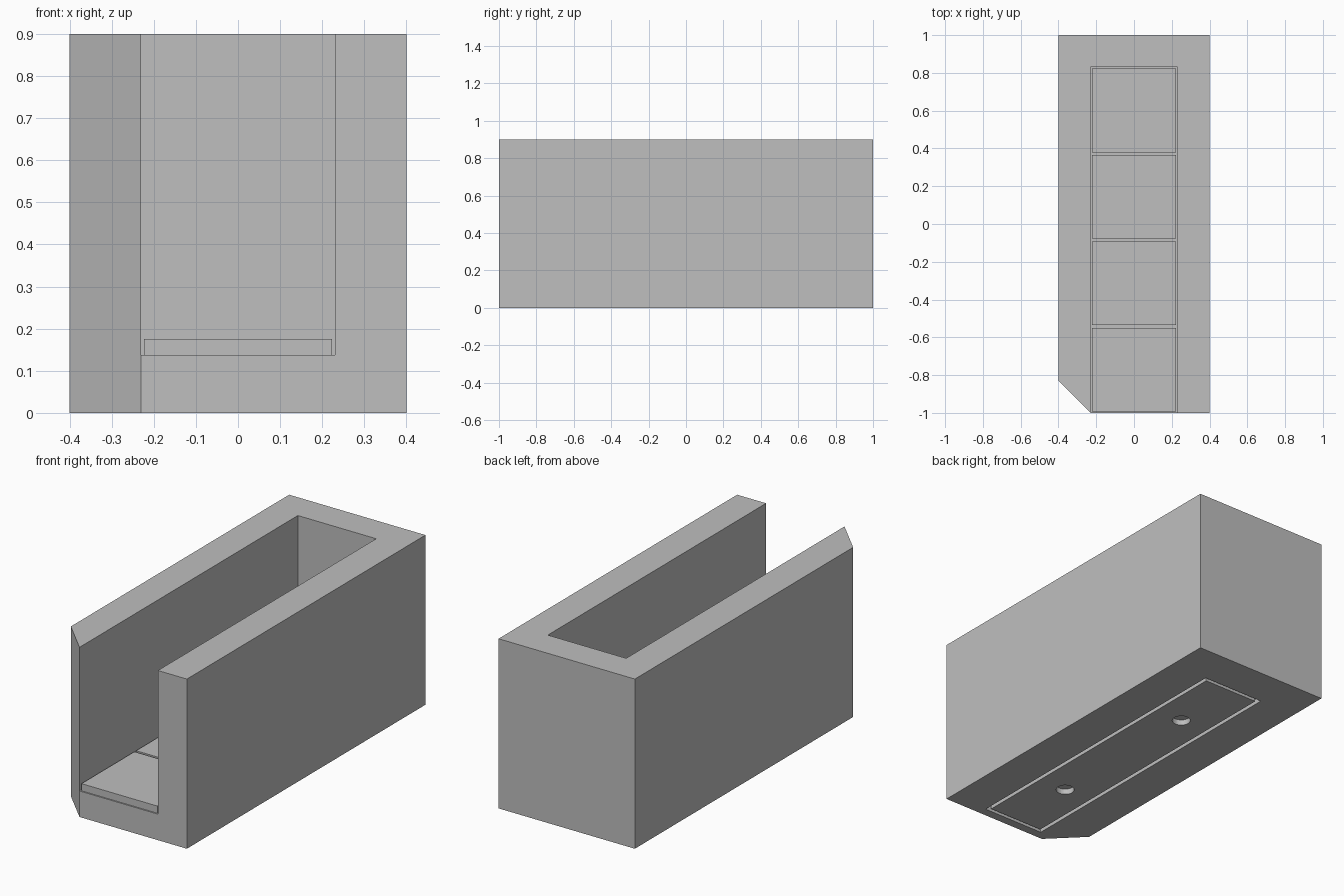
import bpy
import bmesh
from math import cos, sin, tau

if "Cube" in bpy.data.objects:
    bpy.data.objects.remove(bpy.data.objects["Cube"], do_unlink=True)

# Single plain grey
grey = bpy.data.materials.new("plain_grey")
grey.use_nodes = True
colour = (0.52, 0.52, 0.52, 1)
grey.diffuse_color = colour
grey.node_tree.nodes["Principled BSDF"].inputs["Base Color"].default_value = colour


def prism(name, outline, z0, z1):
    """Upright solid over a counter-clockwise outline."""
    bm = bmesh.new()
    base = bm.faces.new([bm.verts.new((x, y, z0)) for x, y in outline])
    top = bmesh.ops.extrude_face_region(bm, geom=[base])["geom"]
    bmesh.ops.translate(bm, vec=(0, 0, z1 - z0),
                        verts=[v for v in top if isinstance(v, bmesh.types.BMVert)])
    bmesh.ops.recalc_face_normals(bm, faces=bm.faces)
    mesh = bpy.data.meshes.new(name)
    bm.to_mesh(mesh)
    bm.free()
    mesh.materials.append(grey)
    obj = bpy.data.objects.new(name, mesh)
    bpy.context.collection.objects.link(obj)
    return obj


def rect(half, y0, y1):
    return [(-half, y0), (half, y0), (half, y1), (-half, y1)]


def cut(target, cutter):
    """Subtract the cutter, then discard it."""
    mod = target.modifiers.new("cut", 'BOOLEAN')
    mod.operation = 'DIFFERENCE'
    mod.solver = 'EXACT'
    mod.object = cutter
    bpy.context.view_layer.update()
    graph = bpy.context.evaluated_depsgraph_get()
    mesh = bpy.data.meshes.new_from_object(target.evaluated_get(graph))
    target.modifiers.clear()
    target.data = mesh
    bpy.data.objects.remove(cutter, do_unlink=True)


WIDTH, WALL, FLOOR, HEIGHT = 0.4, 0.17, 0.138, 0.9
INNER = WIDTH - WALL
BACK = 1 - WALL
MID = (BACK - 1) / 2
PITCH = (BACK + 1) / 4

# Block with one chamfered front corner
body = prism("trough_body", [(-INNER, -1), (WIDTH, -1), (WIDTH, 1),
                             (-WIDTH, 1), (-WIDTH, -BACK)], 0, HEIGHT)

# Slot open at the top and front
cut(body, prism("slot_cutter", rect(INNER, -1.2, BACK), FLOOR, HEIGHT + 0.2))

# Rectangular groove under the base
DEPTH, INSET, GROOVE = 0.03, 0.048, 0.02
ring = prism("groove_cutter", rect(INNER - INSET, -1 + INSET, BACK - INSET), -0.05, DEPTH)
inner = INSET + GROOVE
cut(ring, prism("groove_core", rect(INNER - inner, -1 + inner, BACK - inner), -0.1, 0.1))
cut(body, ring)

# Two round sockets under the base
for side in (-1, 1):
    circle = [(0.046 * cos(tau * i / 32), MID + side * PITCH + 0.046 * sin(tau * i / 32))
              for i in range(32)]
    cut(body, prism("socket_cutter", circle, -0.05, DEPTH))

# Row of floor tiles with narrow gaps
GAP = 0.007
for i in range(4):
    y = -1 + i * PITCH
    prism(f"floor_tile_{i + 1}", rect(INNER - GAP, y + GAP, y + PITCH - GAP), FLOOR, 0.176)
